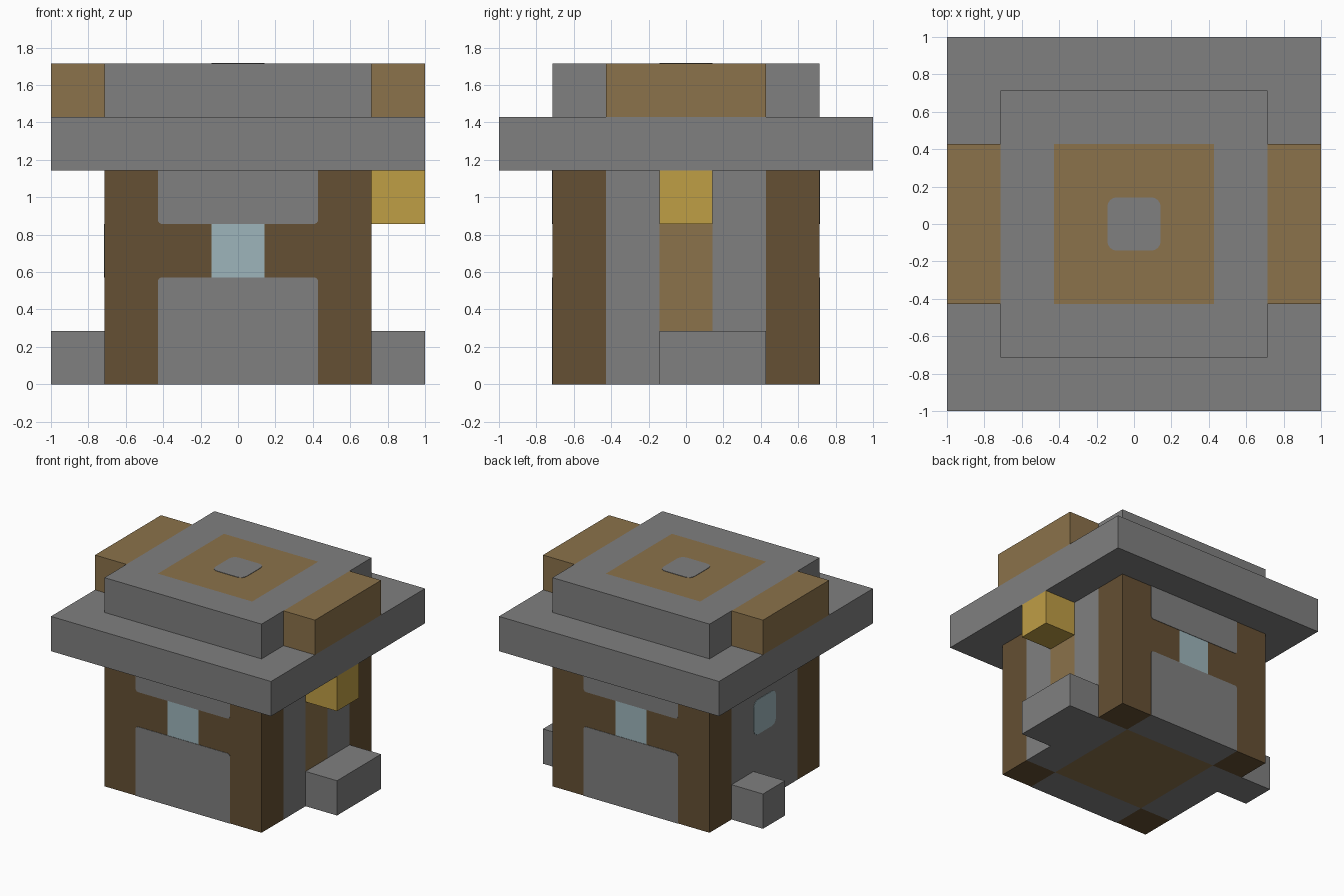
import bpy, bmesh
from mathutils import Vector

U = 2 / 7      # size of one building block
T = 0.012      # plate thickness in blocks

cube = bpy.data.objects.get("Cube")
if cube:
    bpy.data.objects.remove(cube, do_unlink=True)


def material(name, rgb):
    m = bpy.data.materials.new(name)
    m.use_nodes = True
    m.diffuse_color = (*rgb, 1)
    m.node_tree.nodes["Principled BSDF"].inputs["Base Color"].default_value = (*rgb, 1)
    return m


MATS = [
    material("grey stone", (0.214, 0.214, 0.214)),
    material("dark timber", (0.130, 0.080, 0.033)),
    material("light planks", (0.258, 0.168, 0.069)),
    material("pale glass", (0.337, 0.462, 0.497)),
    material("lantern yellow", (0.521, 0.342, 0.060)),
]
STONE, TIMBER, PLANK, GLASS, LANTERN = range(5)


def block(name, lo, hi, paint, cuts=((), (), ()), rounded=None, radius=0.0):
    """Box in block units; paint is a colour or a rule on (centre, normal)."""
    lo, hi = Vector(lo), Vector(hi)
    bm = bmesh.new()
    bmesh.ops.create_cube(bm, size=1)
    for v in bm.verts:
        v.co = (lo + hi) / 2 + v.co * (hi - lo)
    if rounded:
        edges = [e for e in bm.edges if rounded(e)]
        bmesh.ops.bevel(bm, geom=edges, offset=radius, segments=4,
                        profile=0.5, affect='EDGES')
    for axis, places in enumerate(cuts):
        for p in places:
            co, no = Vector(), Vector()
            co[axis], no[axis] = p, 1
            bmesh.ops.bisect_plane(bm, geom=bm.verts[:] + bm.edges[:] + bm.faces[:],
                                   plane_co=co, plane_no=no)
    bm.normal_update()
    for f in bm.faces:
        f.material_index = paint(f.calc_center_median(), f.normal) if callable(paint) else paint
    bmesh.ops.scale(bm, vec=(U, U, U), verts=bm.verts)
    mesh = bpy.data.meshes.new(name)
    bm.to_mesh(mesh)
    bm.free()
    for m in MATS:
        mesh.materials.append(m)
    ob = bpy.data.objects.new(name, mesh)
    bpy.context.collection.objects.link(ob)
    return ob


def along(axis, z_min=-9, z_max=9):
    """Select edges parallel to an axis, within a height range."""
    def test(e):
        a, b = (v.co for v in e.verts)
        return abs((a - b).normalized()[axis]) > 0.9 and z_min < (a.z + b.z) / 2 < z_max
    return test


# Walls: timber corners, banded front and back, plank door on one side
def wall_paint(c, n):
    if abs(n.z) > 0.5:
        if abs(c.x) > 1.5 and abs(c.y) > 1.5:
            return TIMBER
        return PLANK if abs(c.x) < 1.5 and abs(c.y) < 1.5 else STONE
    if abs(n.y) > 0.5:
        return GLASS if abs(c.x) < 0.5 and 2 < c.z < 3 else TIMBER
    if abs(c.y) > 1.5:
        return TIMBER
    return PLANK if n.x > 0 and abs(c.y) < 0.5 and c.z < 3 else STONE


grid = (-1.5, -0.5, 0.5, 1.5)
block("house_walls", (-2.5, -2.5, 0), (2.5, 2.5, 4), wall_paint, (grid, grid, (2, 3)))

# Stone panels on front and back
for side, s in (("front", -1), ("back", 1)):
    y0, y1 = sorted((2.5 * s, (2.5 + T) * s))
    block(side + "_lower_panel", (-1.5, y0, 0), (1.5, y1, 2), STONE,
          rounded=along(1, z_min=1), radius=0.08)
    block(side + "_upper_panel", (-1.5, y0, 3), (1.5, y1, 4), STONE,
          rounded=along(1, z_max=3.5), radius=0.08)

# Side window
block("side_window", (-2.5 - T, -0.5, 2), (-2.5, 0.5, 3), GLASS,
      rounded=along(0), radius=0.18)

# Steps and lantern
block("door_step", (2.5, -0.5, 0), (3.5, 1.5, 1), STONE)
block("side_stone", (-3.5, 0.5, 0), (-2.5, 1.5, 1), STONE)
block("lantern", (2.5, -0.5, 3), (3.5, 0.5, 4), LANTERN)

# Roof
block("roof_eaves", (-3.5, -3.5, 4), (3.5, 3.5, 5), STONE)


def roof_paint(c, n):
    return PLANK if n.z > 0.5 and abs(c.x) < 1.5 and abs(c.y) < 1.5 else STONE


block("roof_top", (-2.5, -2.5, 5), (2.5, 2.5, 6), roof_paint,
      ((-1.5, 1.5), (-1.5, 1.5), ()))
block("roof_centre_stone", (-0.5, -0.5, 6), (0.5, 0.5, 6 + T), STONE,
      rounded=along(2), radius=0.18)
for side, s in (("left", 1), ("right", -1)):
    x0, x1 = sorted((2.5 * s, 3.5 * s))
    block(side + "_roof_plank", (x0, -1.5, 5), (x1, 1.5, 6), PLANK)
